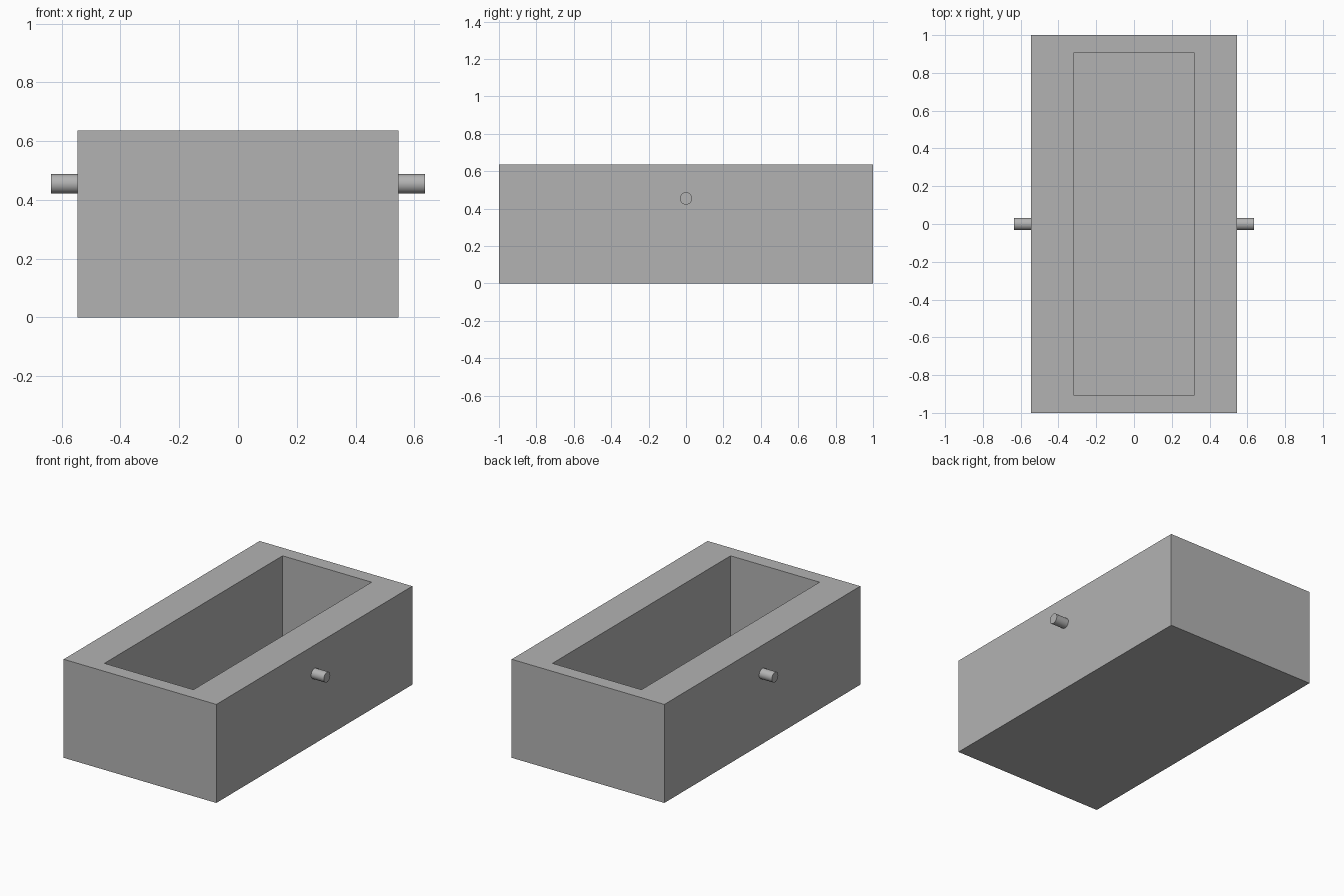
import bpy
import bmesh
from mathutils import Matrix, Vector

cube = bpy.data.objects.get("Cube")
if cube:
    bpy.data.objects.remove(cube, do_unlink=True)

U = 1 / 11  # design module
WIDTH, LENGTH, HEIGHT = 12 * U, 22 * U, 7 * U
CAVITY_W, CAVITY_L, FLOOR = 7 * U, 20 * U, U
PIN_R, PIN_END, PIN_Z = 0.033, 7 * U, 5 * U

grey = bpy.data.materials.new("plain grey")
colour = (0.45, 0.45, 0.45, 1)
grey.use_nodes = True
grey.diffuse_color = colour
grey.node_tree.nodes["Principled BSDF"].inputs["Base Color"].default_value = colour


def make_object(name, bm):
    mesh = bpy.data.meshes.new(name)
    bm.to_mesh(mesh)
    bm.free()
    mesh.materials.append(grey)
    obj = bpy.data.objects.new(name, mesh)
    bpy.context.collection.objects.link(obj)
    return obj


# Open box: extrude the top face's inner rectangle down to the floor
bm = bmesh.new()
bmesh.ops.create_cube(bm, size=1)
bmesh.ops.transform(bm, verts=bm.verts, matrix=Matrix.Translation((0, 0, HEIGHT / 2))
                    @ Matrix.Diagonal((WIDTH, LENGTH, HEIGHT, 1)))
top = max(bm.faces, key=lambda f: f.calc_center_median().z)
bmesh.ops.inset_individual(bm, faces=[top], thickness=U)
for v in top.verts:
    v.co.x = CAVITY_W / 2 if v.co.x > 0 else -CAVITY_W / 2
    v.co.y = CAVITY_L / 2 if v.co.y > 0 else -CAVITY_L / 2
well = bmesh.ops.extrude_discrete_faces(bm, faces=[top])["faces"][0]
bmesh.ops.translate(bm, verts=well.verts, vec=Vector((0, 0, FLOOR - HEIGHT)))
bmesh.ops.recalc_face_normals(bm, faces=bm.faces)
make_object("trough_body", bm)

# Round pivot pins on both long sides
for name, side in (("left_pin", 1), ("right_pin", -1)):
    inner = WIDTH / 2 - U / 2
    bm = bmesh.new()
    bmesh.ops.create_cone(bm, cap_ends=True, segments=32, radius1=PIN_R, radius2=PIN_R,
                          depth=PIN_END - inner)
    bmesh.ops.transform(bm, verts=bm.verts,
                        matrix=Matrix.Translation((side * (PIN_END + inner) / 2, 0, PIN_Z))
                        @ Matrix.Rotation(1.5708, 4, "Y"))
    pin = make_object(name, bm)
    bpy.ops.object.select_all(action="DESELECT")
    pin.select_set(True)
    bpy.context.view_layer.objects.active = pin
    bpy.ops.object.shade_smooth_by_angle()
